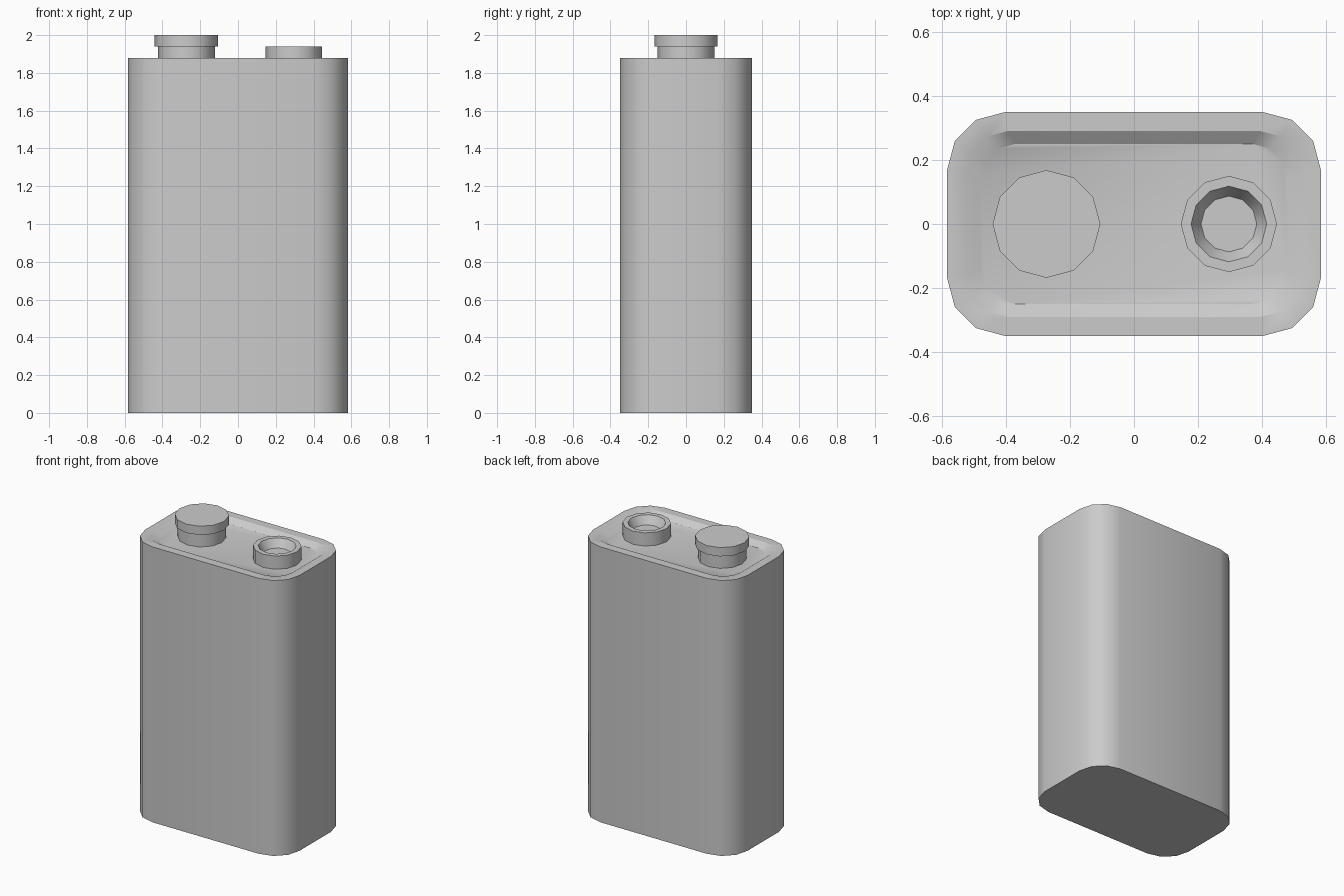
import bpy, bmesh, math

cube = bpy.data.objects.get("Cube")
if cube:
    bpy.data.objects.remove(cube)

metal = bpy.data.materials.new("light_grey")
metal.use_nodes = True
GREY = (0.6, 0.6, 0.6, 1)
metal.diffuse_color = GREY
metal.node_tree.nodes["Principled BSDF"].inputs["Base Color"].default_value = GREY


def rounded_ring(hx, hy, radius, z, steps=3):
    """Rounded rectangle, counter-clockwise."""
    ring = []
    for i, (sx, sy) in enumerate([(1, 1), (-1, 1), (-1, -1), (1, -1)]):
        for s in range(steps + 1):
            a = (i + s / steps) * math.pi / 2
            ring.append((sx * (hx - radius) + radius * math.cos(a),
                         sy * (hy - radius) + radius * math.sin(a), z))
    return ring


def round_ring(x, radius, z, sides=12):
    return [(x + radius * math.cos(i * math.tau / sides),
             radius * math.sin(i * math.tau / sides), z) for i in range(sides)]


def loft(name, rings):
    """Bridge the rings in order and cap both ends."""
    bm = bmesh.new()
    loops = [[bm.verts.new(p) for p in ring] for ring in rings]
    n = len(loops[0])
    for a, b in zip(loops, loops[1:]):
        for i in range(n):
            j = (i + 1) % n
            bm.faces.new((a[i], a[j], b[j], b[i]))
    bm.faces.new(loops[0][::-1])
    bm.faces.new(loops[-1])
    mesh = bpy.data.meshes.new(name)
    bm.to_mesh(mesh)
    bm.free()
    mesh.materials.append(metal)
    obj = bpy.data.objects.new(name, mesh)
    bpy.context.collection.objects.link(obj)
    bpy.ops.object.select_all(action='DESELECT')
    obj.select_set(True)
    bpy.context.view_layer.objects.active = obj
    bpy.ops.object.shade_smooth_by_angle(angle=math.radians(33))
    return obj


TOP, FLOOR, LEDGE = 1.88, 1.85, 1.94

# Case with a flat rim and a shallow sloped recess
loft("battery_case", [
    rounded_ring(0.583, 0.349, 0.18, 0),
    rounded_ring(0.583, 0.349, 0.18, TOP),
    rounded_ring(0.524, 0.29, 0.13, TOP),
    rounded_ring(0.48, 0.25, 0.11, FLOOR),
])

# Wide terminal: stem with an overhanging cap
loft("wide_terminal", [round_ring(-0.273, r, z) for r, z in
     [(0.15, FLOOR), (0.15, LEDGE), (0.168, LEDGE), (0.168, 2.0)]])

# Socket terminal: ring with a tapered hollow
loft("socket_terminal", [round_ring(0.296, r, z) for r, z in
     [(0.15, FLOOR), (0.15, LEDGE), (0.118, LEDGE), (0.087, 1.885)]])
